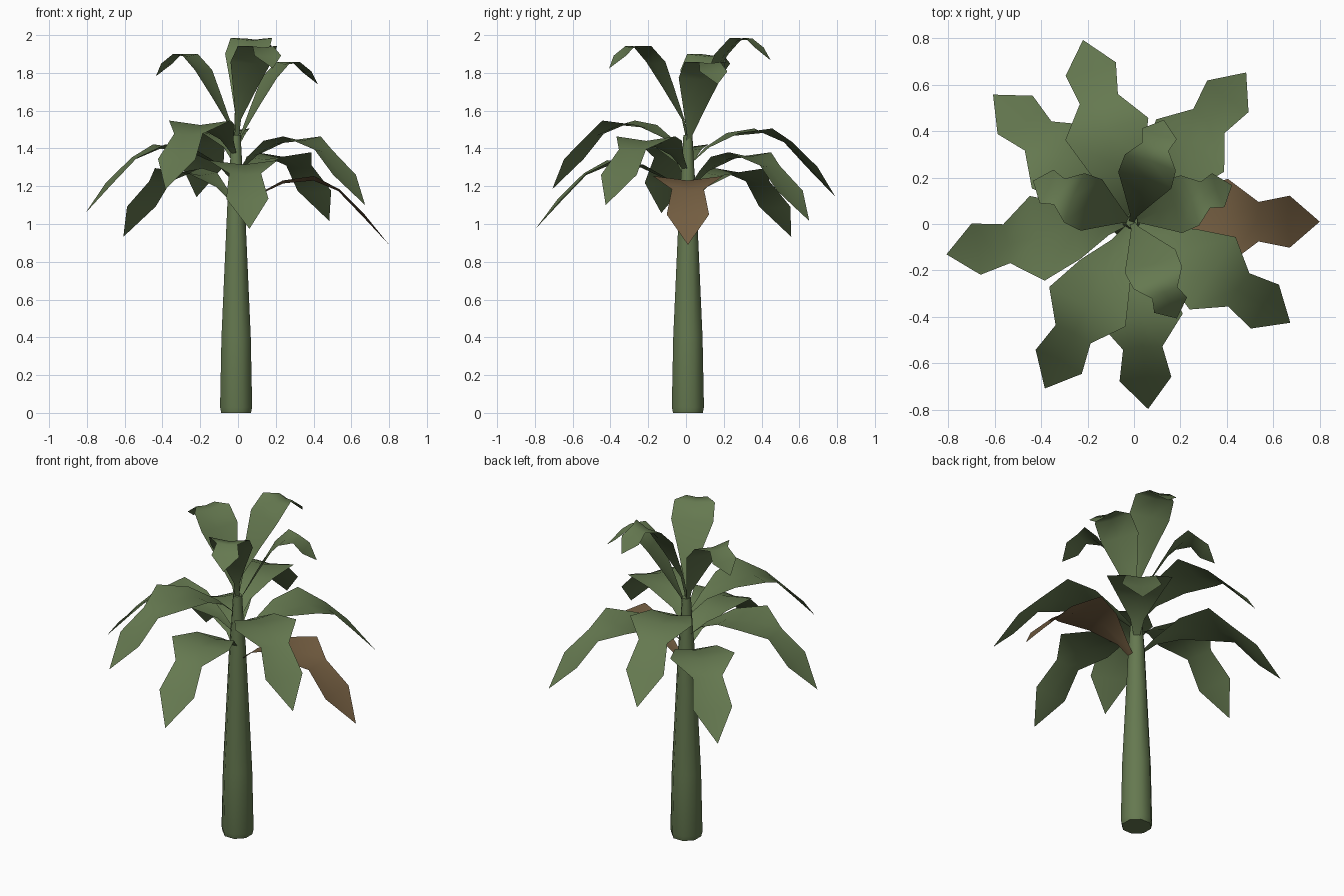
import bpy
import math
from mathutils import Vector

cube = bpy.data.objects.get("Cube")
if cube:
    bpy.data.objects.remove(cube, do_unlink=True)

CENTRE = Vector((-0.01, 0.01, 0))
GOLDEN = 137.5      # angle between successive leaves, degrees
STEP = 0.042        # height between successive leaves


def material(name, rgb):
    mat = bpy.data.materials.new(name)
    mat.use_nodes = True
    mat.diffuse_color = (*rgb, 1)
    mat.node_tree.nodes["Principled BSDF"].inputs["Base Color"].default_value = (*rgb, 1)
    return mat


GREEN = material("leaf_green", (0.13, 0.19, 0.08))
BROWN = material("dry_brown", (0.18, 0.115, 0.055))


def add_object(name, verts, faces, mat, angle):
    mesh = bpy.data.meshes.new(name)
    mesh.from_pydata(verts, [], faces)
    mesh.materials.append(mat)
    obj = bpy.data.objects.new(name, mesh)
    bpy.context.collection.objects.link(obj)
    bpy.ops.object.select_all(action="DESELECT")
    obj.select_set(True)
    bpy.context.view_layer.objects.active = obj
    bpy.ops.object.shade_smooth_by_angle(angle=math.radians(angle))
    return obj


def leaf(name, profile, turn, tip_z, mat, fold=0.13):
    """Three-column blade: a midrib with both edges folded up along its normal."""
    verts, faces = [], []
    last = len(profile) - 1
    for i, (r, z, half) in enumerate(profile):
        a, b = profile[max(i - 1, 0)], profile[min(i + 1, last)]
        normal = Vector((a[1] - b[1], 0, b[0] - a[0])).normalized()
        mid = Vector((r, 0, z))
        for side in (-1, 0, 1):
            verts.append(mid + Vector((0, side * half, 0)) + normal * abs(side) * half * fold)
    for i in range(last):
        for c in (0, 1):
            k = 3 * i + c
            if i == last - 1:
                faces.append((k, k + 3 + (1 - c), k + 1))
            else:
                faces.append((k, k + 3, k + 4, k + 1))
    # The blade ends in one point
    tip = 3 * last
    faces = [tuple(min(v, tip) for v in f) for f in faces]
    verts = verts[:tip + 1]
    obj = add_object(name, verts, faces, mat, 50)
    obj.location = CENTRE + Vector((0, 0, tip_z))
    obj.rotation_euler.z = math.radians(turn)
    return obj


# Trunk: tapered rings, closed at both ends
SIDES = 8
rings = [(0, 0.085), (0.03, 0.092), (0.4, 0.084), (0.9, 0.06), (1.15, 0.048),
         (1.3, 0.036), (1.47, 0.026)]
verts, faces = [], []
for z, r in rings:
    for s in range(SIDES):
        t = 2 * math.pi * (s + 0.5) / SIDES
        verts.append(CENTRE + Vector((r * math.cos(t), r * math.sin(t), z)))
for i in range(len(rings) - 1):
    for s in range(SIDES):
        n = (s + 1) % SIDES
        faces.append((i * SIDES + s, i * SIDES + n, (i + 1) * SIDES + n, (i + 1) * SIDES + s))
faces.append(tuple(reversed(range(SIDES))))
faces.append(tuple(range(len(verts) - SIDES, len(verts))))
add_object("trunk", verts, faces, GREEN, 50)

# Blade profiles: distance from trunk, height above tip, half width
drooping = [(0.03, 0.19, 0.015), (0.11, 0.26, 0.04), (0.25, 0.325, 0.12), (0.41, 0.34, 0.185),
            (0.54, 0.285, 0.085), (0.67, 0.15, 0.112), (0.81, 0, 0)]
upright = [(0, -0.40, 0.012), (0.03, -0.27, 0.016), (0.12, -0.11, 0.07), (0.2, 0.025, 0.12),
           (0.275, 0.105, 0.115), (0.335, 0.11, 0.06), (0.39, 0.06, 0.078), (0.46, 0, 0)]

# Lower crown, the oldest leaf is dry
for i in range(8):
    name = "dry_leaf" if i == 0 else f"lower_leaf_{i}"
    leaf(name, drooping, i * GOLDEN, 0.89 + i * STEP, GREEN if i else BROWN)

# Upper crown of young leaves
for i in range(4):
    leaf(f"upper_leaf_{i + 1}", upright, (i + 8) * GOLDEN, 1.74 + i * STEP, GREEN)
